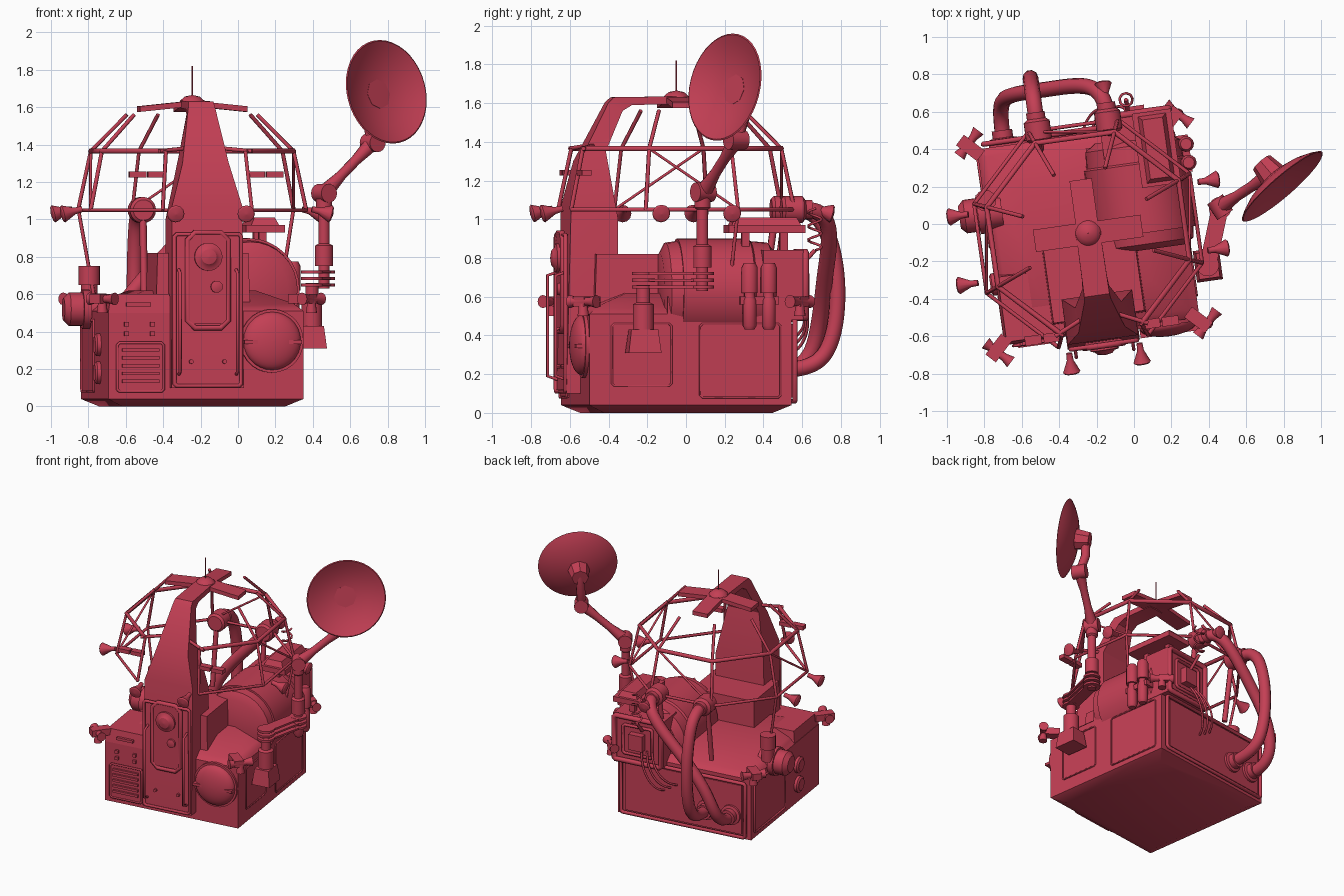
import bpy, bmesh, math
from mathutils import Vector, Matrix

if "Cube" in bpy.data.objects:
    bpy.data.objects.remove(bpy.data.objects["Cube"])

# Everything is modelled square-on, then turned 8 degrees and shifted into place at the end
PLACE = Matrix.Translation((-0.245, -0.05, 0)) @ Matrix.Rotation(math.radians(8), 4, 'Z')
RED = bpy.data.materials.new("red_paint")
RED.diffuse_color = (0.55, 0.05, 0.09, 1)
RED.use_nodes = True
RED.node_tree.nodes["Principled BSDF"].inputs["Base Color"].default_value = RED.diffuse_color

def W(x, y, z):                       # grid position -> square-on position
    return PLACE.inverted() @ Vector((x, y, z))

def add(name, data):
    ob = bpy.data.objects.new(name, data)
    bpy.context.collection.objects.link(ob)
    data.materials.append(RED)
    return ob

def loft(name, rings):                # skin a list of equal-length rings, capped
    bm = bmesh.new()
    vs = [[bm.verts.new(p) for p in r] for r in rings]
    n = len(vs[0])
    for a, b in zip(vs, vs[1:]):
        for i in range(n):
            bm.faces.new((a[i], a[(i + 1) % n], b[(i + 1) % n], b[i]))
    bm.faces.new(vs[0][::-1])
    bm.faces.new(vs[-1])
    bmesh.ops.recalc_face_normals(bm, faces=bm.faces)
    me = bpy.data.meshes.new(name)
    bm.to_mesh(me)
    bm.free()
    return add(name, me)

def lathe(name, prof, o, axis, n=24):  # prof = (radius, height) pairs
    q = Vector(axis).to_track_quat('Z', 'Y').to_matrix()
    return loft(name, [[Vector(o) + q @ Vector((max(r, .001) * math.cos(math.tau * i / n),
                max(r, .001) * math.sin(math.tau * i / n), h)) for i in range(n)] for r, h in prof])

def cyl(name, a, b, r, r2=None, n=20):
    d = Vector(b) - Vector(a)
    return lathe(name, [(r, 0), (r if r2 is None else r2, d.length)], a, d, n)

def box(name, lo, hi, taper=0.0, rot=None):
    c = (Vector(lo) + Vector(hi)) / 2
    h = (Vector(hi) - Vector(lo)) / 2
    R = Matrix.Identity(3) if rot is None else rot
    sq = ((-1, -1), (1, -1), (1, 1), (-1, 1))
    return loft(name, [[c + R @ Vector((x * (h.x - t), y * (h.y - t), z * h.z)) for x, y in sq]
                       for z, t in ((-1, 0), (1, taper))])

def tube(name, pts, r, smooth=False, cyclic=False):
    cu = bpy.data.curves.new(name, 'CURVE')
    cu.dimensions, cu.bevel_depth, cu.bevel_resolution = '3D', r, 3 if r > .02 else 1
    cu.use_fill_caps = True
    sp = cu.splines.new('NURBS' if smooth else 'POLY')
    sp.points.add(len(pts) - 1)
    for p, v in zip(sp.points, pts):
        p.co = (*v, 1)
    sp.use_cyclic_u = cyclic
    if smooth:
        sp.order_u, sp.use_endpoint_u, sp.resolution_u = 4, True, 8
    return add(name, cu)

def frame(name, fn, a0, a1, b0, b1, r=.008, c=.012):  # chamfered outline on a face
    pts = [(a0+c, b0), (a1-c, b0), (a1, b0+c), (a1, b1-c), (a1-c, b1), (a0+c, b1), (a0, b1-c), (a0, b0+c)]
    return tube(name, [fn(a, b) for a, b in pts], r, cyclic=True)

# Hull with chamfered underside and sloped deck
sq = lambda h, z: [(-h, -h, z), (h, -h, z), (h, h, z), (-h, h, z)]
loft("hull", [sq(.44, 0), sq(.527, .04), sq(.527, .51), sq(.48, .55), sq(.3, .62)])
box("front_console", (-.527, -.53, .5), (-.18, -.15, .6), .015)
box("tower_base", (-.26, -.46, .5), (.25, -.05, .82), .01)

# Tower: front/back heights and depths, half width
S = [(.1, -.6, .1, -.33, .195), (1.07, -.575, 1.0, -.33, .19), (1.3, -.52, 1.35, -.385, .125), (1.6, -.365, 1.56, -.29, .072),
     (1.63, -.335, 1.59, -.24, .068), (1.635, 0, 1.595, 0, .065)]
loft("tower", [[(-w, vf, zf), (w, vf, zf), (w, vb, zb), (-w, vb, zb)] for zf, vf, zb, vb, w in S])
for a in (0, 90, 180):                # sloped roof arms
    R = Matrix.Rotation(math.radians(a), 3, 'Z')
    loft("roof_arm", [[R @ Vector((d, y, z + dz)) for y, dz in ((-.06, -.015), (.06, -.015), (.06, .015), (-.06, .015))]
                      for d, z in ((0, 1.62), (.29, 1.59))])
lathe("roof_dome", [(.075, 0), (.065, .02), (.04, .042), (0, .05)], (0, 0, 1.615), (0, 0, 1))
cyl("whip_antenna", (0, 0, 1.65), (0, 0, 1.82), .004, n=6)

# Door on the tower front
front = lambda v: (lambda a, b: (a, v, b))
frame("door_surround", front(-.602), -.18, .18, .11, .92, .012)
box("door_leaf", (-.1, -.615, .44), (.1, -.58, .92))
frame("door_frame", front(-.605), -.11, .11, .42, .93, .016, .04)
lathe("door_window", [(.075, 0), (.075, .02), (.055, .025), (.04, .04), (0, .048)], (0, -.61, .8), (0, -1, 0))
lathe("door_wheel", [(.032, 0), (.032, .02), (.015, .025)], (.045, -.61, .64), (0, -1, 0), 14)
for s in (-1, 1):
    tube("handrail", [(s*.155, -.59, .17), (s*.155, -.65, .19), (s*.155, -.65, .71), (s*.155, -.59, .73)], .009)
    cyl("door_bolt", (s*.09, -.595, .24), (s*.09, -.615, .24), .012, n=8)

# Vent, switches and round hatch on the hull front
box("vent_panel", (-.48, -.54, .08), (-.23, -.52, .34))
frame("vent_frame", front(-.54), -.48, -.23, .08, .34)
for i in range(5):
    box("vent_slat", (-.455, -.555, .125 + i*.042), (-.255, -.535, .143 + i*.042))
for x in (-.43, -.29):
    for z in (.39, .44):
        box("switch", (x-.012, -.545, z-.012), (x+.012, -.525, z+.012))
box("console_slot", (-.43, -.545, .535), (-.3, -.525, .555))
lathe("round_hatch", [(.17, 0), (.17, .02)] + [(.155*math.cos(t*.157), .02+.06*math.sin(t*.157)) for t in range(11)],
      (.355, -.525, .35), (0, -1, 0), 28)
box("hatch_band", (.2, -.595, .335), (.51, -.53, .355))

# Panels on the sides and back
right = lambda a, b: (.529, a, b)
left = lambda a, b: (-.529, a, b)
frame("side_panel", right, -.41, -.10, .14, .46, .006)
frame("side_panel", right, .05, .47, .08, .46, .006)
frame("side_panel", left, .0, .48, .08, .46, .008)
for z in (.18, .33):
    lathe("porthole", [(.06, 0), (.06, .02), (.045, .03), (.03, .025)], (-.527, -.2, z), (-1, 0, 0))
box("rear_panel", (-.46, .5, .08), (.46, .548, .46))
frame("rear_frame", front(.55), -.49, .49, .06, .48, .014)

# Horizontal drum on the right and the roof slab above it
lathe("drum", [(.2, 0), (.255, .03), (.262, .09), (.275, .09), (.275, .46), (.262, .47), (.255, .56), (.2, .6)],
      (.3, -.13, .625), (0, 1, 0), 32)
box("drum_cradle", (.05, -.12, .5), (.527, .45, .6))
box("drum_slab", (.32, .2, .93), (.53, .6, .97))
box("drum_slab_top", (.35, .22, .97), (.5, .58, 1.01), .02)
for y in (.3, .5):
    box("slab_leg", (.4, y-.02, .8), (.44, y+.02, .94))

# Rear equipment box with framed hatch
box("rear_box", (.14, .38, .48), (.53, .59, .84))
frame("rear_box_frame", front(.6), .15, .52, .49, .83, .02)
frame("rear_box_inner", front(.6), .22, .45, .55, .77, .012)
box("rear_box_unit", (.28, .58, .6), (.39, .64, .72))
for i in range(3):
    tube("thin_hose", [(.3-.04*i, .6, .6), (.28-.05*i, .68, .5), (.2-.05*i, .66, .32+.04*i), (.15-.05*i, .55, .3+.03*i)], .008, True)

# Canisters and big hoses at the back
for s in (-1, 1):
    lathe("hose_canister", [(.055, 0), (.07, .015), (.07, .11), (.05, .125), (.05, .16)], (s*.19, .52, 1.05), (0, 1, 0))
    tube("canister_post", [(s*.19, .48, .58), (s*.19, .54, 1.0)], .02)
tube("big_hose", [(-.19, .64, 1.05), (-.19, .76, 1.05), (-.19, .84, .9), (-.19, .88, .62), (-.19, .84, .3), (-.19, .72, .22), (-.19, .54, .22)], .042, True)
tube("big_hose", [(.19, .64, 1.05), (.18, .75, 1.05), (.08, .8, .92), (-.12, .79, .72), (-.35, .8, .45), (-.38, .74, .2), (-.38, .54, .21)], .042, True)
for u in (-.19, -.38):
    lathe("hose_flange", [(.075, 0), (.075, .025), (.055, .03), (.055, .07)], (u, .54, .22), (0, 1, 0))
tube("hose_coil", [(.3+.035*math.cos(t*.7), .68+.035*math.sin(t*.7), .84+.008*t) for t in range(28)], .007)
tube("coil_feed", [(.3, .6, .75), (.3, .68, .84)], .012)

# Roll cage
oct8 = lambda r, z: [Vector((r*math.cos(math.radians(22.5+45*k)), r*math.sin(math.radians(22.5+45*k)), z)) for k in range(8)]
low, mid, top = oct8(.63, 1.05), oct8(.56, 1.365), oct8(.36, 1.56)
tube("cage_lower_ring", low[6:] + low[:6], .011)
tube("cage_upper_ring", mid[6:] + mid[:6], .015)
for k in range(8):
    tube("cage_strut", [low[k], mid[k]] + ([mid[k].lerp(top[k], 1.0)] if k not in (5, 6) else []), .011)
    if k not in (5, 6) and k % 2:
        tube("cage_brace", [mid[k], low[(k+1) % 8]], .008)
for s in (-1, 1):
    tube("cage_front_link", [(s*.25, -.52, 1.365), (s*.1, -.45, 1.38)], .012)
    tube("cage_deck_leg", [(s*.58, .24, 1.05), (s*.5, .2, .58)], .01)
    for u in (.27, .37):
        box("light_bar", (s*u-.045, -.55, 1.225), (s*u+.045, -.5, 1.255))

# Cone lamps around the cage
for u, v in [(-.62, .19), (-.62, -.18), (.62, .19), (.62, -.18), (-.19, -.62), (.19, -.62), (.19, .68)]:
    d = Vector((u, 0, 0) if abs(u) > .5 else (0, v, 0)).normalized() + Vector((0, 0, -.25))
    lathe("lamp", [(.016, 0), (.018, .04), (.047, .105), (.04, .112), (0, .12)], (u, v, 1.055), d, 12)

# Thruster brackets on the four corners
for sx in (-1, 1):
    for sy in (-1, 1):
        R = Matrix.Rotation(math.atan2(sy, sx), 3, 'Z')
        c = Vector((sx*.54, sy*.54, .575))
        box("corner_bracket", c - Vector((.09, .035, .025)), c + Vector((.05, .035, .025)), 0, R)
        e = c + R @ Vector((.035, 0, 0))
        t = R @ Vector((0, 1, 0))
        lathe("corner_thruster", [(.034, -.085), (.022, -.04), (.022, .04), (.034, .085)], e, t, 12)
        cyl("corner_nozzle", e, e - Vector((0, 0, .075)), .02, .03, 12)

# Pump on the left side
lathe("pump_body", [(.085, 0), (.085, .09), (.105, .09), (.105, .13), (.09, .13), (.09, .2), (.06, .23)], (-.44, .18, .52), (-1, 0, 0))
lathe("pump_cap", [(.045, 0), (.045, .1), (.058, .1), (.058, .2)], (-.52, .25, .55), (0, 0, 1), 12)

# Twin bottles on the right side
for v in (.3, .4):
    lathe("gas_bottle", [(.025, 0), (.036, .02), (.036, .15), (.028, .17), (.028, .19), (.042, .19), (.042, .32), (.03, .345)], (.585, v, .43), (0, 0, 1), 14)
box("bottle_rack", (.5, .25, .56), (.6, .45, .6))

# Dish arm: shoulder, link plates, mast, boom
sh, ma = W(.395, -.22, 0), W(.46, .085, 0)
up = lambda p, z: Vector((p.x, p.y, z))
box("shoulder_block", up(sh, .31) - Vector((.07, .085, 0)), up(sh, .43) + Vector((.07, .085, 0)), .015)
lathe("shoulder_post", [(.055, 0), (.055, .14), (.035, .15), (.035, .24)], up(sh, .42), (0, 0, 1))
for z in (.65, .685, .72):
    for p in (sh, ma):
        cyl("link_disc", up(p, z-.008), up(p, z+.008), .06)
    a = (ma - sh).normalized().cross(Vector((0, 0, 1))) * .045
    loft("link_plate", [[up(p, 0) + a*s + Vector((0, 0, z + h)) for s, h in ((-1, -.007), (1, -.007), (1, .007), (-1, .007))] for p in (sh, ma)])
lathe("mast", [(.03, 0), (.03, .12), (.048, .12), (.048, .23), (.03, .24), (.03, .42), (.042, .43), (.042, .48)], up(ma, .63), (0, 0, 1))
e0, e1 = W(.46, .09, 1.14), W(.72, .26, 1.41)
side = (e1 - e0).cross(Vector((0, 0, 1))).normalized()
for p in (e0, e1):
    cyl("boom_joint", p - side*.05, p + side*.05, .05)
d = e1 - e0
lathe("boom", [(.045, .0), (.028, d.length*.35), (.028, d.length*.65), (.042, d.length)], e0, d, 12)
nrm = (PLACE.inverted().to_3x3() @ Vector((.64, -.74, .19))).normalized()
dc = W(.785, .21, 1.68)
hub = dc - nrm * .13
tube("dish_neck", [e1, e1.lerp(hub, .5) - nrm*.02, hub], .032)
cyl("dish_hub", hub - nrm*.03, hub + nrm*.08, .06, .08, 8)
lathe("dish", [(0, -.07), (.1, -.06), (.19, -.035), (.25, -.008), (.282, .012), (.275, .016), (.24, -.002), (.18, -.028), (.1, -.05), (0, -.058)],
      dc, nrm, 40)

# Put the whole model in its turned position and smooth the round parts
bpy.context.view_layer.update()
for ob in bpy.data.objects:
    ob.matrix_world = PLACE @ ob.matrix_world
    ob.select_set(ob.type == 'MESH')
    if ob.type == 'MESH':
        bpy.context.view_layer.objects.active = ob
bpy.ops.object.shade_smooth_by_angle(angle=math.radians(32))
